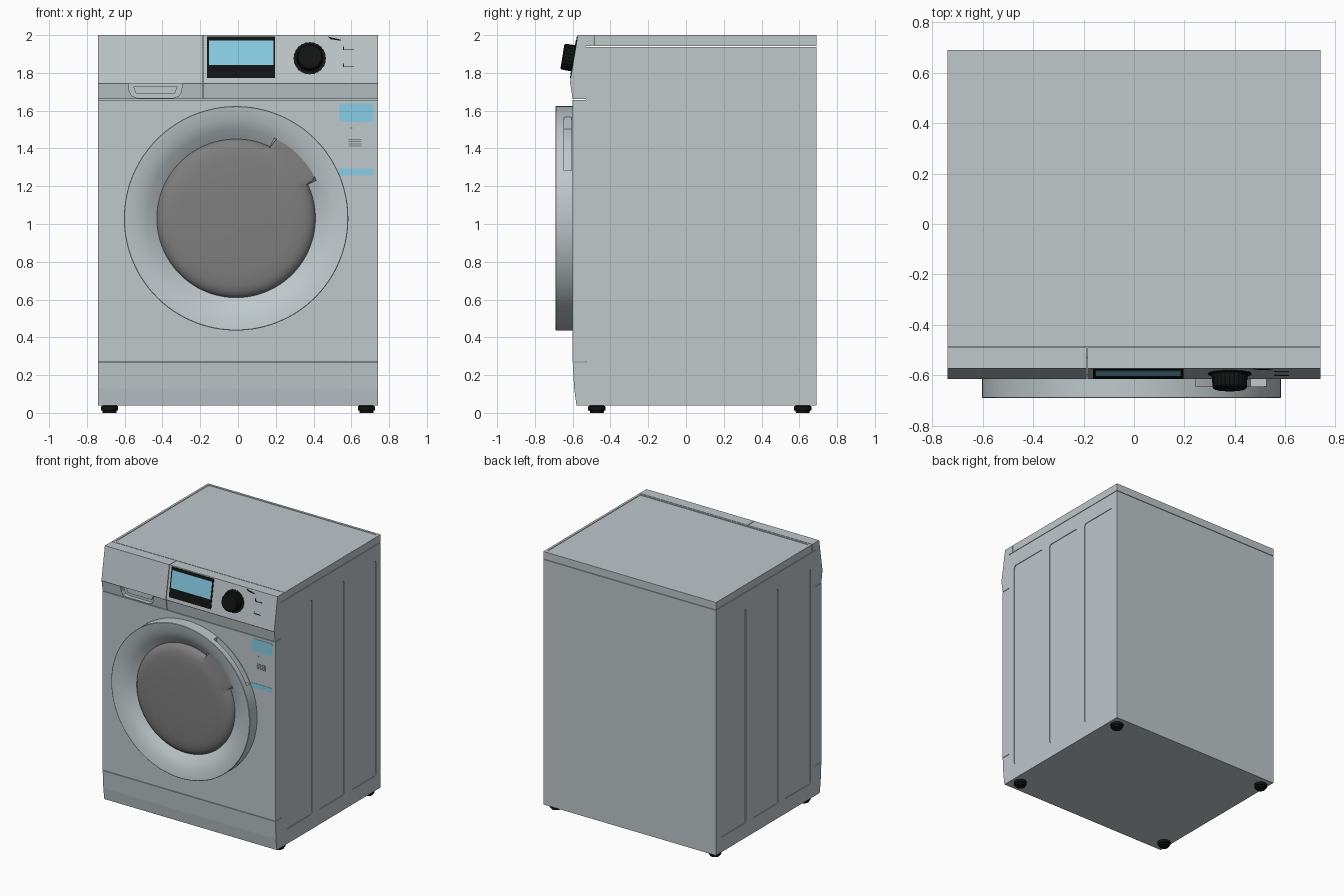
import bpy, bmesh, math
from mathutils import Vector

cube = bpy.data.objects.get("Cube")
if cube:
    bpy.data.objects.remove(cube, do_unlink=True)


def material(name, rgb):
    m = bpy.data.materials.new(name)
    m.use_nodes = True
    m.diffuse_color = (*rgb, 1)
    m.node_tree.nodes["Principled BSDF"].inputs["Base Color"].default_value = (*rgb, 1)
    return m


SILVER = material("silver grey", (0.52, 0.58, 0.60))
BLUE = material("light blue", (0.25, 0.62, 0.80))
GLASS = material("smoked glass grey", (0.21, 0.21, 0.21))
BLACK = material("black", (0.006, 0.007, 0.007))


def finish(bm, name, mats, smooth=False):
    bmesh.ops.recalc_face_normals(bm, faces=bm.faces)
    mesh = bpy.data.meshes.new(name)
    bm.to_mesh(mesh)
    bm.free()
    for m in mats:
        mesh.materials.append(m)
    obj = bpy.data.objects.new(name, mesh)
    bpy.context.collection.objects.link(obj)
    bpy.ops.object.select_all(action='DESELECT')
    obj.select_set(True)
    bpy.context.view_layer.objects.active = obj
    if smooth:
        bpy.ops.object.shade_smooth_by_angle(angle=math.radians(32))
    return obj


def prism(name, outline, place, lo, hi, mat):
    """Extrude a 2D outline from lo to hi; place(u, v, t) gives the 3D point."""
    bm = bmesh.new()
    a = [bm.verts.new(place(u, v, lo)) for u, v in outline]
    b = [bm.verts.new(place(u, v, hi)) for u, v in outline]
    bm.faces.new(a)
    bm.faces.new(b)
    n = len(a)
    for i in range(n):
        j = (i + 1) % n
        bm.faces.new((a[i], a[j], b[j], b[i]))
    return finish(bm, name, [mat])


def rounded(u0, u1, v0, v1, r=0.0, n=5):
    if r == 0:
        return [(u0, v0), (u1, v0), (u1, v1), (u0, v1)]
    centres = [(u1 - r, v1 - r), (u0 + r, v1 - r), (u0 + r, v0 + r), (u1 - r, v0 + r)]
    pts = []
    for k, (cu, cv) in enumerate(centres):
        for i in range(n + 1):
            a = math.pi / 2 * (k + i / n)
            pts.append((cu + r * math.cos(a), cv + r * math.sin(a)))
    return pts


def lathe(name, profile, mats, seg, reshape=None, face_mat=None):
    """Spin (radius, y) points round the y axis, closing at both ends."""
    bm = bmesh.new()
    rings = []
    for r, y in profile:
        ring = []
        for i in range(seg):
            a = 2 * math.pi * i / seg
            q = reshape(a, r, y) if reshape else r
            ring.append(bm.verts.new((q * math.cos(a), y, q * math.sin(a))))
        rings.append(ring)
    for k in range(len(rings) - 1):
        for i in range(seg):
            j = (i + 1) % seg
            f = bm.faces.new((rings[k][i], rings[k][j], rings[k + 1][j], rings[k + 1][i]))
            f.material_index = face_mat(k) if face_mat else 0
    bm.faces.new(rings[0])
    cap = bm.faces.new(rings[-1])
    cap.material_index = face_mat(len(rings)) if face_mat else 0
    return finish(bm, name, mats, smooth=True)


def carve(obj, cutter):
    cutter.hide_render = True
    mod = obj.modifiers.new("recess", 'BOOLEAN')
    mod.operation = 'DIFFERENCE'
    mod.solver = 'EXACT'
    mod.object = cutter
    bpy.context.view_layer.objects.active = obj
    bpy.ops.object.modifier_apply(modifier=mod.name)
    bpy.data.objects.remove(cutter, do_unlink=True)


def along_x(u, v, t):
    return Vector((t, u, v))


def along_z(u, v, t):
    return Vector((u, v, t))


HALF, FRONT, BACK = 0.74, -0.60, 0.69
SLOPE = 0.165


def front_y(z):
    return FRONT if z < 1.66 else -0.615 + (z - 1.745) * SLOPE


def on_front(u, v, t):
    return Vector((u, front_y(v) - t, v))


# Cabinet with three shallow recessed panels on each side
cabinet = prism("cabinet", rounded(-0.53, BACK, 0.04, 1.938), along_x, -HALF, HALF, SILVER)
for side in (-1, 1):
    for y0, y1 in ((-0.47, -0.15), (-0.07, 0.24), (0.325, 0.635)):
        cutter = prism("cutter", rounded(y0, y1, 0.155, 1.82, 0.02), along_x,
                       side * (HALF - 0.005), side * (HALF + 0.05), SILVER)
        carve(cabinet, cutter)

# Lid with a sunken top
lid = prism("lid", rounded(-HALF, HALF, -0.486, BACK), along_z, 1.942, 2.0, SILVER)
carve(lid, prism("cutter", rounded(-0.722, 0.722, -0.472, 0.672, 0.015), along_z, 1.996, 2.05, SILVER))

# Front panel and kick plate
prism("front_panel", rounded(FRONT, -0.53, 0.272, 1.657), along_x, -HALF, HALF, SILVER)
kick = [(-0.53, 0.04), (-0.58, 0.04), (-0.592, 0.13), (FRONT, 0.268), (-0.53, 0.268)]
prism("kick_plate", kick, along_x, -HALF, HALF, SILVER)

# Detergent drawer and control panel share one stepped profile
fascia = [(-0.53, 1.661), (FRONT, 1.661), (-0.612, 1.74), (-0.615, 1.745),
          (-0.573, 2.0), (-0.49, 2.0), (-0.49, 1.942), (-0.53, 1.942)]
drawer = prism("detergent_drawer", fascia, along_x, -HALF, -0.188, SILVER)
prism("control_panel", fascia, along_x, -0.184, HALF, SILVER)
grip = [(-0.58, 1.745), (-0.575, 1.70), (-0.562, 1.678), (-0.535, 1.668),
        (-0.34, 1.668), (-0.313, 1.678), (-0.30, 1.70), (-0.295, 1.745)]
carve(drawer, prism("cutter", grip, lambda u, v, t: Vector((u, t, v)), -0.57, -0.7, SILVER))
lip = [(-0.555, 1.728), (-0.54, 1.69), (-0.335, 1.69), (-0.32, 1.728)]
prism("drawer_grip_inset", lip, lambda u, v, t: Vector((u, t, v)), -0.578, -0.569, SILVER)

# Display, printed marks and stickers
prism("display_frame", rounded(-0.163, 0.197, 1.772, 1.993), on_front, -0.002, 0.004, BLACK)
prism("display_screen", rounded(-0.153, 0.187, 1.842, 1.972), on_front, 0, 0.006, BLUE)
prism("panel_mark", [(0.475, 1.992), (0.545, 1.976), (0.545, 1.97), (0.49, 1.978)],
      on_front, -0.001, 0.002, BLACK)
for z in (1.83, 1.92):
    prism("program_mark", rounded(0.557, 0.615, z, z + 0.005), on_front, -0.001, 0.002, BLACK)
    prism("program_tick", rounded(0.557, 0.562, z, z + 0.02), on_front, -0.001, 0.002, BLACK)
prism("large_sticker", rounded(0.535, 0.717, 1.54, 1.638, 0.018), on_front, -0.001, 0.002, BLUE)
prism("strip_sticker", rounded(0.53, 0.717, 1.257, 1.293, 0.01), on_front, -0.001, 0.002, BLUE)
for i in range(4):
    z = 1.41 + 0.012 * i
    prism("label_line", rounded(0.585, 0.655, z, z + 0.005), on_front, -0.001, 0.002, GLASS)
prism("label_dash", rounded(0.592, 0.606, 1.506, 1.511), on_front, -0.001, 0.002, GLASS)


# Round door: rim with a finger recess, sloping bowl and domed glass
def finger_recess(a, r, y):
    inside = math.radians(28) < a < math.radians(63) and -0.6455 < y < -0.6055
    return 0.535 if inside else r


rim = 0.594
door_profile = [(rim, FRONT + 0.005), (rim, -0.605), (rim, -0.606), (rim, -0.645), (rim, -0.646),
                (rim, -0.688), (0.591, -0.69), (0.525, -0.681), (0.47, -0.655), (0.42, -0.622),
                (0.416, -0.632), (0.405, -0.645), (0.385, -0.657), (0.355, -0.665),
                (0.30, -0.67), (0.15, -0.673), (0.01, -0.674)]
door = lathe("door", door_profile, [SILVER, GLASS], 128, finger_recess,
             lambda k: 1 if k >= 9 else 0)
door.location = (-0.01, 0, 1.03)


# Ribbed selector knob, tilted with the control panel
def ribs(a, r, y):
    return r - 0.003 if r > 0.065 and round(a * 24 / math.pi) % 2 else r


knob = lathe("selector_knob", [(0.087, 0.004), (0.087, -0.004), (0.07, -0.005), (0.069, -0.056),
                               (0.062, -0.062)], [BLACK], 48, ribs)
knob.location = (0.38, front_y(1.877), 1.877)
knob.rotation_euler.x = -math.atan(SLOPE)

# Four feet
for x in (-0.68, 0.68):
    for y in (-0.472, 0.618):
        foot = lathe("foot", [(0.036, 0), (0.038, 0.012), (0.046, 0.014), (0.046, 0.034), (0.03, 0.042)],
                     [BLACK], 24)
        foot.rotation_euler.x = math.pi / 2
        foot.location = (x, y, 0)
